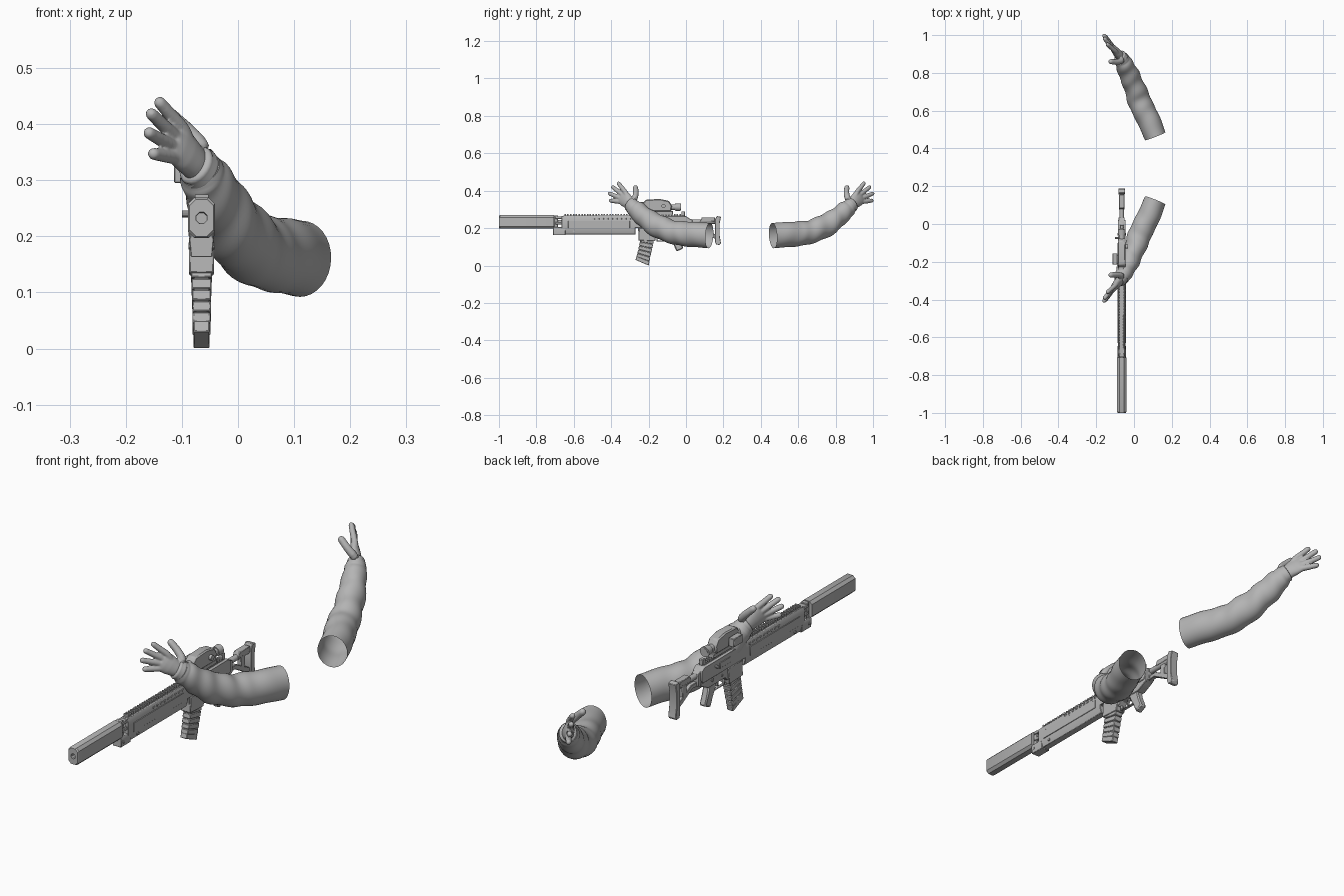
import bpy, bmesh
from math import sin, cos, pi, radians
from mathutils import Vector as V

cube = bpy.data.objects.get("Cube")
if cube:
    bpy.data.objects.remove(cube)

GX = -0.065          # centre line of the rifle
MIRROR_Y = 0.59      # second arm: y becomes MIRROR_Y - y

grey = bpy.data.materials.new("plain grey")
grey.use_nodes = True
COLOUR = (0.46, 0.46, 0.46, 1)
grey.diffuse_color = COLOUR
grey.node_tree.nodes["Principled BSDF"].inputs["Base Color"].default_value = COLOUR


def finish(name, bm, bevel=0, angle=35):
    bmesh.ops.recalc_face_normals(bm, faces=bm.faces)
    mesh = bpy.data.meshes.new(name)
    bm.to_mesh(mesh)
    bm.free()
    mesh.materials.append(grey)
    for p in mesh.polygons:
        p.use_smooth = True
    mesh.set_sharp_from_angle(angle=radians(angle))
    ob = bpy.data.objects.new(name, mesh)
    bpy.context.collection.objects.link(ob)
    if bevel:
        m = ob.modifiers.new("bevel", "BEVEL")
        m.width, m.segments, m.limit_method = bevel, 1, "ANGLE"
    return ob


def loft(bm, rings, cap_start=True, cap_end=True):
    rows = [[bm.verts.new(p) for p in r] for r in rings]
    n = len(rows[0])
    for a, b in zip(rows, rows[1:]):
        for i in range(n):
            bm.faces.new((a[i], a[(i + 1) % n], b[(i + 1) % n], b[i]))
    if cap_start:
        bm.faces.new(rows[0][::-1])
    if cap_end:
        bm.faces.new(rows[-1])


def ring(c, d, u, a, b, n=16, wobble=None):
    d = V(d).normalized()
    u = (V(u) - d * V(u).dot(d)).normalized()
    w = d.cross(u)
    out = []
    for i in range(n):
        t = 2 * pi * i / n
        k = 1 + (wobble(t) if wobble else 0)
        out.append(V(c) + (u * cos(t) * a + w * sin(t) * b) * k)
    return out


def prism(name, yz, half, dx=0, bevel=0.002):
    bm = bmesh.new()
    loft(bm, [[V((GX + dx + s * half, y, z)) for y, z in yz] for s in (-1, 1)])
    return finish(name, bm, bevel)


def box(name, y0, y1, z0, z1, half, dx=0, bevel=0.002):
    return prism(name, [(y0, z0), (y1, z0), (y1, z1), (y0, z1)], half, dx, bevel)


def section(name, xz, y0, y1):
    bm = bmesh.new()
    full = xz + [(-x, z) for x, z in reversed(xz)]
    loft(bm, [[V((GX + x, y, z)) for x, z in full] for y in (y0, y1)])
    return finish(name, bm, 0.0015)


def cylinder(name, a, b, r, r2=None, n=20):
    bm = bmesh.new()
    a, b = V(a), V(b)
    u = (0, 0, 1) if abs((b - a).normalized().z) < 0.9 else (1, 0, 0)
    loft(bm, [ring(a, b - a, u, r, r, n), ring(b, b - a, u, r2 or r, r2 or r, n)])
    return finish(name, bm)


# Suppressor: tall octagon with a bored front
def octagon(y, w, h, c):
    pts = [(w, h - c), (w - c, h), (c - w, h), (-w, h - c),
           (-w, c - h), (c - w, -h), (w - c, -h), (w, c - h)]
    return [V((GX + x, y, 0.233 + z)) for x, z in pts]


bm = bmesh.new()
loft(bm, [octagon(-0.707, 0.024, 0.036, 0.011), octagon(-0.995, 0.024, 0.036, 0.011),
          octagon(-1, 0.021, 0.033, 0.011), octagon(-1, 0.01, 0.01, 0.006),
          octagon(-0.96, 0.009, 0.009, 0.005)])
finish("suppressor", bm)
cylinder("barrel", (GX, -0.72, 0.233), (GX, -0.3, 0.233), 0.011)

# Handguard and its front block
section("handguard", [(0.014, 0.265), (0.021, 0.25), (0.021, 0.19), (0.014, 0.167)], -0.665, -0.27)
section("handguard_nose", [(0.018, 0.205), (0.022, 0.195), (0.019, 0.163)], -0.71, -0.645)
for z in (0.22, 0.25):
    box("front_bracket", -0.7, -0.66, z, z + 0.013, 0.017)
box("front_sight_base", -0.705, -0.685, 0.2, 0.268, 0.014)
for s in (-1, 1):
    box("handguard_side_panel", -0.63, -0.3, 0.2, 0.238, 0.002, s * 0.0215, 0.001)
    for i in range(9):
        y = -0.5 + i * 0.024
        box("handguard_vent", y, y + 0.013, 0.246, 0.254, 0.002, s * 0.0205, 0.001)
    for y in (-0.695, -0.6):
        cylinder("handguard_bolt", (GX + s * 0.018, y, 0.183), (GX + s * 0.0235, y, 0.183), 0.006, n=10)

# Top rail with teeth
box("top_rail", -0.655, -0.01, 0.262, 0.268, 0.01)
for i in range(42):
    y = -0.65 + i * 0.015
    box("rail_tooth", y, y + 0.008, 0.267, 0.275, 0.012, 0, 0)

# Receiver
prism("upper_receiver", [(-0.28, 0.2), (0.01, 0.2), (0.02, 0.215), (0.02, 0.25), (0, 0.264),
                         (-0.28, 0.264)], 0.021)
prism("lower_receiver", [(-0.25, 0.15), (-0.155, 0.15), (-0.14, 0.165), (-0.03, 0.165),
                         (0.02, 0.19), (0.02, 0.215), (-0.26, 0.215)], 0.018)
prism("magazine_well", [(-0.255, 0.135), (-0.165, 0.13), (-0.155, 0.2), (-0.25, 0.2)], 0.022)
box("ejection_port", -0.17, -0.1, 0.222, 0.245, 0.0025, -0.021, 0.001)
cylinder("bolt_handle", (GX - 0.015, -0.075, 0.24), (GX - 0.035, -0.075, 0.24), 0.006, n=10)
cylinder("selector", (GX - 0.022, -0.055, 0.19), (GX + 0.022, -0.055, 0.19), 0.007, n=10)
for s in (-1, 1):
    cylinder("receiver_pin", (GX, -0.12, 0.185), (GX + s * 0.021, -0.12, 0.185), 0.005, n=10)

# Magazine: tapering stacked segments that lean forward
N = 6
for i in range(N):
    t0, t1 = i / N, (i + 0.9) / N
    def edge(t):
        return (-0.238 - 0.027 * t, 0.165 - 0.12 * t), (-0.166 - 0.03 * t, 0.16 - 0.14 * t)
    (f0, b0), (f1, b1) = edge(t0), edge(t1)
    prism("magazine_segment", [f0, b0, b1, f1], 0.0195 - 0.0045 * t0)
prism("magazine_core", [(-0.234, 0.165), (-0.172, 0.16), (-0.2, 0.02), (-0.26, 0.04)], 0.0135)
prism("magazine_base", [(-0.264, 0.05), (-0.195, 0.022), (-0.2, 0), (-0.27, 0.03)], 0.0145)

# Pistol grip and trigger
prism("pistol_grip", [(-0.095, 0.17), (-0.04, 0.17), (-0.033, 0.14), (-0.014, 0.092),
                      (-0.05, 0.075), (-0.068, 0.115), (-0.085, 0.145)], 0.015, bevel=0.005)
box("trigger_guard_bottom", -0.155, -0.08, 0.128, 0.133, 0.007)
box("trigger_guard_front", -0.158, -0.153, 0.128, 0.17, 0.007)
prism("trigger", [(-0.115, 0.168), (-0.105, 0.168), (-0.112, 0.138), (-0.117, 0.138)], 0.004, bevel=0)

# Skeleton stock
prism("stock_hinge", [(0.01, 0.185), (0.035, 0.195), (0.035, 0.245), (0.01, 0.255)], 0.016)
cylinder("stock_tube", (GX, 0.02, 0.235), (GX, 0.165, 0.235), 0.012, n=12)
prism("stock_strut", [(0.02, 0.19), (0.06, 0.195), (0.16, 0.14), (0.16, 0.165), (0.07, 0.212),
                      (0.02, 0.212)], 0.009)
prism("cheek_rest", [(0.075, 0.235), (0.155, 0.235), (0.155, 0.258), (0.085, 0.258)], 0.014)
prism("stock_brace", [(0.1, 0.18), (0.125, 0.168), (0.13, 0.235), (0.1, 0.235)], 0.009)
prism("butt_plate", [(0.155, 0.125), (0.162, 0.112), (0.18, 0.11), (0.187, 0.12), (0.18, 0.16),
                     (0.18, 0.225), (0.187, 0.26), (0.165, 0.265), (0.155, 0.245)], 0.018)

# Optic
box("optic_mount", -0.215, -0.07, 0.272, 0.292, 0.016)
prism("optic_body", [(-0.225, 0.288), (-0.08, 0.288), (-0.075, 0.32), (-0.09, 0.345), (-0.14, 0.356),
                     (-0.215, 0.352), (-0.23, 0.335)], 0.021, bevel=0.005)
cylinder("optic_objective", (GX, -0.24, 0.318), (GX, -0.2, 0.318), 0.021)
cylinder("optic_tube", (GX, -0.085, 0.312), (GX, -0.045, 0.312), 0.015)
cylinder("optic_eyepiece", (GX, -0.058, 0.312), (GX, -0.03, 0.312), 0.019, 0.021)
cylinder("optic_lens", (GX, -0.031, 0.312), (GX, -0.028, 0.312), 0.015)
box("optic_side_unit", -0.215, -0.155, 0.295, 0.33, 0.013, -0.036)
cylinder("optic_knob", (GX + 0.018, -0.12, 0.318), (GX + 0.032, -0.12, 0.318), 0.011)
box("rear_sight", -0.025, -0.005, 0.265, 0.29, 0.009)

# Arm: sleeve centre line with width and height
PATH = [(0.112, 0.125, 0.16, 0.058, 0.068), (0.078, 0.04, 0.166, 0.061, 0.067),
        (0.042, -0.03, 0.172, 0.062, 0.065), (0.015, -0.1, 0.188, 0.059, 0.063),
        (-0.012, -0.17, 0.222, 0.055, 0.06), (-0.037, -0.225, 0.262, 0.05, 0.054),
        (-0.057, -0.268, 0.3, 0.045, 0.047), (-0.068, -0.29, 0.32, 0.037, 0.039)]
WRIST = V((-0.07, -0.293, 0.322))
# each finger: knuckle, tip
FINGERS = {"index": ((-0.1, -0.325, 0.393), (-0.139, -0.36, 0.438)),
           "middle": ((-0.112, -0.338, 0.377), (-0.154, -0.39, 0.418)),
           "ring": ((-0.115, -0.347, 0.359), (-0.158, -0.407, 0.384)),
           "little": ((-0.11, -0.345, 0.34), (-0.15, -0.402, 0.347))}
REACH, SPREAD = V((-0.083, -0.102, 0.08)).normalized(), V((0.013, 0.046, 0.1))


def smooth_path(pts, steps):
    p = [V(q) for q in pts]
    p = [2 * p[0] - p[1]] + p + [2 * p[-1] - p[-2]]
    out = []
    for i in range(1, len(p) - 2):
        a, b, c, d = p[i - 1:i + 3]
        for k in range(steps):
            t = k / steps
            out.append(0.5 * (2 * b + (c - a) * t + (2 * a - 5 * b + 4 * c - d) * t * t
                              + (3 * b - a - 3 * c + d) * t ** 3))
    return out + [p[-2]]


def digit(bm, points, radius):
    pts = [q for q in smooth_path(points, 3)]
    n = len(pts) - 1
    rings = []
    for i, q in enumerate(pts):
        d = pts[min(i + 1, n)] - pts[max(i - 1, 0)]
        r = radius * (1 - 0.2 * i / n)
        rings.append(ring(q, d, SPREAD, r, r, 12))
    d = (pts[-1] - pts[-2]).normalized()
    for k in (30, 60, 80):
        a = radians(k)
        rings.append(ring(pts[-1] + d * r * sin(a), d, SPREAD, r * cos(a), r * cos(a), 12))
    loft(bm, rings)


def build_arm(label, flip):
    def place(bm):
        if flip:
            for v in bm.verts:
                v.co.y = MIRROR_Y - v.co.y

    # Sleeve with cloth folds, open at the upper end
    bm = bmesh.new()
    pts = smooth_path(PATH, 7)
    n = len(pts) - 1
    rings = []
    for i, q in enumerate(pts):
        d = (pts[min(i + 1, n)] - pts[max(i - 1, 0)])
        d = V(d[:3])
        t = i / n
        amp = 0.045 * min(1, t * 2.5) * (1 if t < 0.93 else 0.3)
        fold = lambda a: amp * (sin(t * 34 + 2.2 * sin(a + 0.6)) + 0.5 * sin(t * 21 - 2 * a))
        rings.append(ring(q[:3], d, d.cross(V((0, 0, 1))), q[3], q[4], 32, fold))
    loft(bm, rings, cap_start=False)
    place(bm)
    finish(label + "_sleeve", bm, angle=60)

    # Rolled glove cuff at the wrist
    bm = bmesh.new()
    prof = [(-0.014, 0.03), (-0.012, 0.039), (-0.004, 0.041), (0.002, 0.037), (0.008, 0.039),
            (0.014, 0.036), (0.016, 0.028)]
    loft(bm, [ring(WRIST + REACH * o, REACH, SPREAD, r, r * 0.88, 24) for o, r in prof])
    place(bm)
    finish(label + "_glove_cuff", bm, angle=60)

    # Hand: palm and digits fused into one skin
    bm = bmesh.new()
    end = V((-0.11, -0.339, 0.367))
    axis = end - WRIST
    palm = [(-0.1, 0.029, 0.024), (0.3, 0.034, 0.023), (0.6, 0.039, 0.021), (0.9, 0.041, 0.017),
            (1.08, 0.039, 0.013), (1.18, 0.032, 0.007)]
    loft(bm, [ring(WRIST + axis * t, axis, SPREAD, a, b, 24) for t, a, b in palm])
    for k, tip in FINGERS.values():
        k, tip = V(k), V(tip)
        digit(bm, [k.lerp(WRIST, 0.35), k, k.lerp(tip, 0.55), tip], 0.0138)
    digit(bm, [(-0.075, -0.295, 0.335), (-0.066, -0.275, 0.358), (-0.092, -0.268, 0.388),
               (-0.122, -0.27, 0.416)], 0.0175)
    place(bm)
    hand = finish(label + "_hand", bm)
    m = hand.modifiers.new("fuse", "REMESH")
    m.mode, m.voxel_size, m.use_smooth_shade = "VOXEL", 0.0032, True
    m = hand.modifiers.new("soften", "SMOOTH")
    m.factor, m.iterations = 0.5, 4


build_arm("front_arm", False)
build_arm("rear_arm", True)
